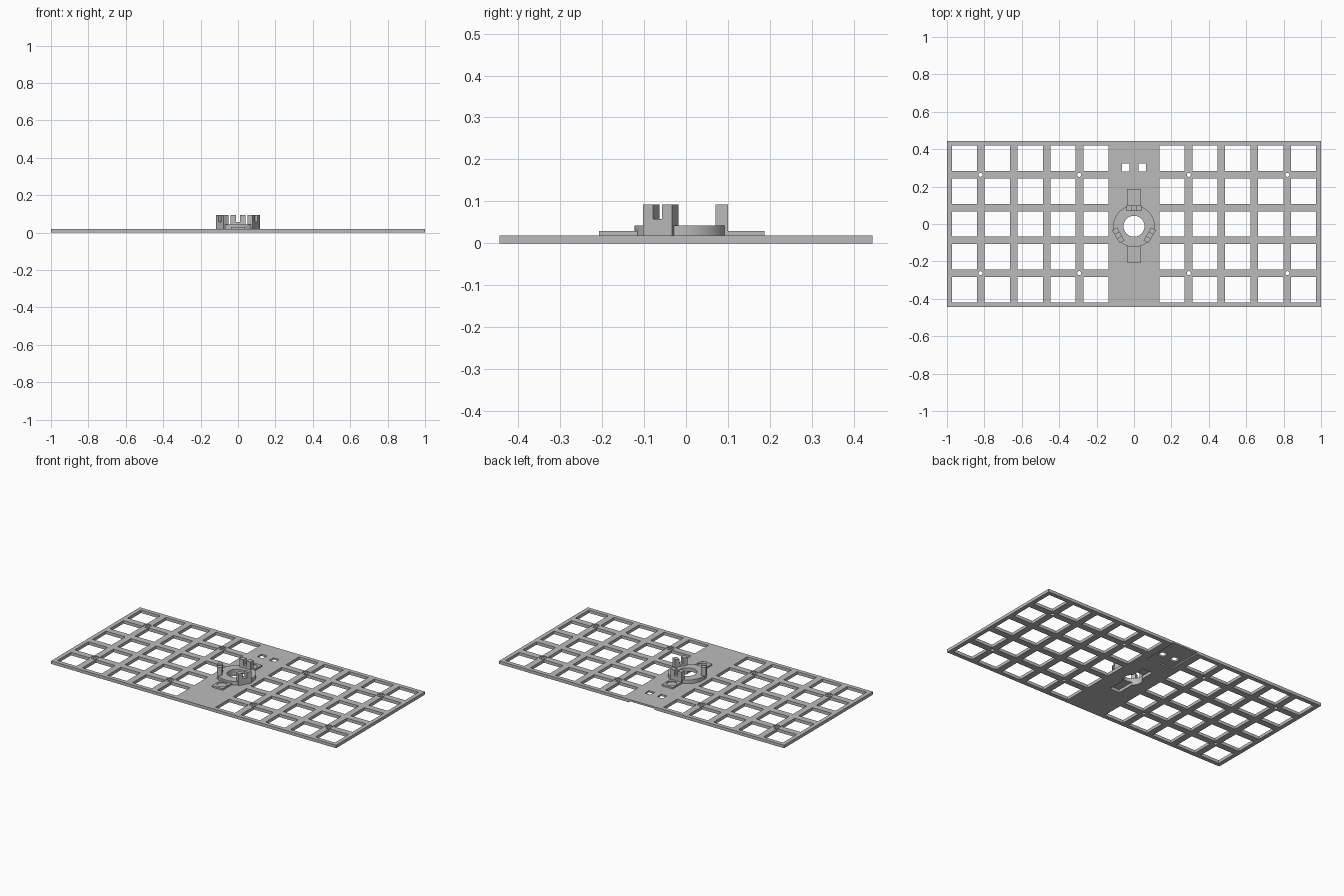
import bpy, bmesh, math
from mathutils import Matrix

if "Cube" in bpy.data.objects:
    bpy.data.objects.remove(bpy.data.objects["Cube"])

T = 0.019          # plate thickness
CY = -0.012        # ring centre in y
PITCH, HOLE = 0.1757, 0.135

grey = bpy.data.materials.new("plain_grey")
grey.diffuse_color = (0.5, 0.5, 0.5, 1)
grey.use_nodes = True
grey.node_tree.nodes["Principled BSDF"].inputs["Base Color"].default_value = grey.diffuse_color


def box(bm, x0, x1, y0, y1, z0, z1, xf=Matrix()):
    m = Matrix.Translation(((x0 + x1) / 2, (y0 + y1) / 2, (z0 + z1) / 2))
    bmesh.ops.create_cube(bm, size=1, matrix=xf @ m @ Matrix.Diagonal((x1 - x0, y1 - y0, z1 - z0, 1)))


def cyl(bm, x, y, r, z0, z1, n=32):
    bmesh.ops.create_cone(bm, cap_ends=True, segments=n, radius1=r, radius2=r, depth=z1 - z0,
                          matrix=Matrix.Translation((x, y, (z0 + z1) / 2)))


def finish(name, bm):
    me = bpy.data.meshes.new(name)
    bm.to_mesh(me)
    bm.free()
    me.materials.append(grey)
    ob = bpy.data.objects.new(name, me)
    bpy.context.collection.objects.link(ob)
    return ob


def carve(ob, bm):
    """Subtract the solids in bm from ob."""
    cutter = finish("cutter", bm)
    cutter.hide_render = True
    mod = ob.modifiers.new("cut", 'BOOLEAN')
    mod.operation, mod.solver, mod.object = 'DIFFERENCE', 'EXACT', cutter
    dg = bpy.context.evaluated_depsgraph_get()
    me = bpy.data.meshes.new_from_object(ob.evaluated_get(dg))
    ob.modifiers.clear()
    ob.data = me
    bpy.data.objects.remove(cutter)


def smooth(ob):
    bpy.ops.object.select_all(action='DESELECT')
    ob.select_set(True)
    bpy.context.view_layer.objects.active = ob
    bpy.ops.object.shade_smooth_by_angle(angle=math.radians(30))


# plate with key openings
bm = bmesh.new()
box(bm, -1, 1, -0.445, 0.445, 0, T)
plate = finish("plate", bm)

bm = bmesh.new()
h = HOLE / 2
for s in (-1, 1):
    for i in range(5):
        for j in range(-2, 3):
            x, y = s * (0.2035 + i * PITCH), j * PITCH
            box(bm, x - h, x + h, y - h, y + h, -0.1, 0.1)
    # connector openings
    box(bm, s * 0.043 - 0.02, s * 0.043 + 0.02, 0.282, 0.323, -0.1, 0.1)
    # screw holes
    for sx in (0.293, 0.82):
        for sy in (-0.263, 0.263):
            cyl(bm, s * sx, sy, 0.011, -0.1, 0.1, 16)
# central opening
cyl(bm, 0, CY, 0.056, -0.1, 0.1, 48)
carve(plate, bm)

# screw counterbores, rear recess on the underside
bm = bmesh.new()
for s in (-1, 1):
    for sx in (0.293, 0.82):
        for sy in (-0.263, 0.263):
            cyl(bm, s * sx, sy, 0.023, T - 0.006, 0.1, 24)
box(bm, -0.09, 0.09, 0.225, 0.6, -0.1, 0.008)
carve(plate, bm)

# underside slot beneath the mounting strip
bm = bmesh.new()
box(bm, -0.034, 0.034, -0.17, 0.12, -0.1, 0.1)
carve(plate, bm)

# mounting strip with two shallow round seats
bm = bmesh.new()
box(bm, -0.038, 0.038, -0.207, 0.187, T, 0.029)
strip = finish("mounting_strip", bm)
bm = bmesh.new()
cyl(bm, 0, CY, 0.056, -0.1, 0.1, 48)
cyl(bm, 0, 0.143, 0.03, 0.024, 0.1)
cyl(bm, 0, -0.16, 0.03, 0.024, 0.1)
carve(strip, bm)

# raised ring
bm = bmesh.new()
cyl(bm, 0, CY, 0.111, T, 0.042, 64)
ring = finish("ring", bm)
bm = bmesh.new()
cyl(bm, 0, CY, 0.056, -0.1, 0.1, 48)
carve(ring, bm)

# three slotted posts around the ring
for k, ang in enumerate((0, 120, 240)):
    xf = Matrix.Translation((0, CY, 0)) @ Matrix.Rotation(math.radians(ang), 4, 'Z')
    bm = bmesh.new()
    box(bm, -0.04, 0.04, 0.082, 0.112, T, 0.093, xf)
    post = finish("post_%d" % (k + 1), bm)
    bm = bmesh.new()
    box(bm, -0.012, 0.012, 0.05, 0.15, 0.058, 0.2, xf)
    carve(post, bm)

for ob in (plate, strip, ring):
    smooth(ob)
